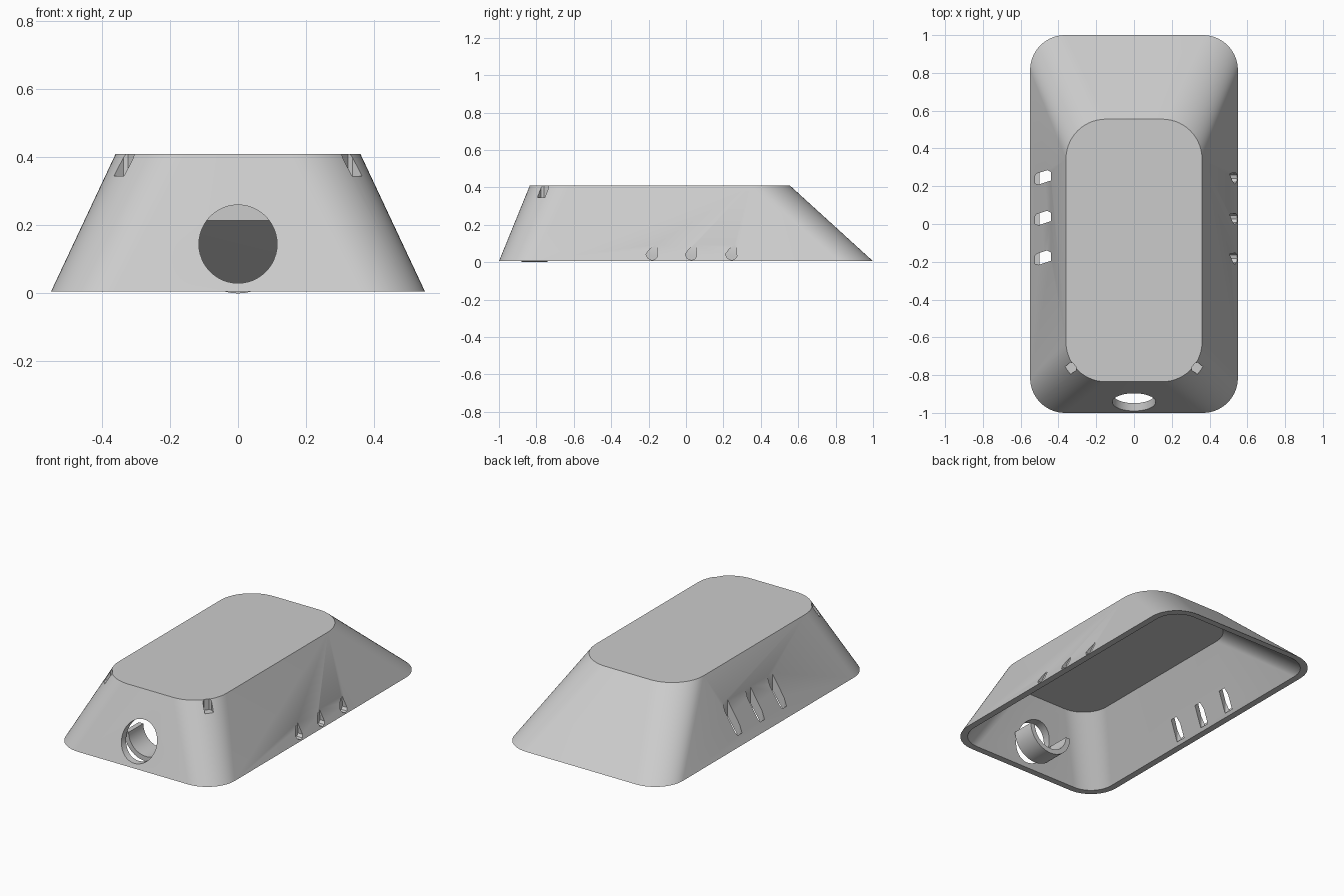
import bpy, bmesh, math
from mathutils import Vector

cube = bpy.data.objects.get("Cube")
if cube:
    bpy.data.objects.remove(cube, do_unlink=True)

grey = bpy.data.materials.new("plain grey")
grey.use_nodes = True
GREY = (0.6, 0.6, 0.6, 1)
grey.diffuse_color = GREY
grey.node_tree.nodes["Principled BSDF"].inputs["Base Color"].default_value = GREY


def loft(bm, rings):
    """Skin a chain of equal-length rings and cap both ends."""
    loops = [[bm.verts.new(p) for p in ring] for ring in rings]
    faces = []
    for a, b in zip(loops, loops[1:]):
        n = len(a)
        for i in range(n):
            j = (i + 1) % n
            faces.append(bm.faces.new((a[i], a[j], b[j], b[i])))
    faces.append(bm.faces.new(loops[0][::-1]))
    faces.append(bm.faces.new(loops[-1]))
    bmesh.ops.recalc_face_normals(bm, faces=faces)


def make(name, bm):
    mesh = bpy.data.meshes.new(name)
    bm.to_mesh(mesh)
    bm.free()
    mesh.materials.append(grey)
    obj = bpy.data.objects.new(name, mesh)
    bpy.context.collection.objects.link(obj)
    return obj


def activate(obj):
    bpy.ops.object.select_all(action='DESELECT')
    obj.select_set(True)
    bpy.context.view_layer.objects.active = obj


def rounded_rect(hx, y0, y1, r, z, seg=14):
    corners = [(hx - r, y1 - r), (r - hx, y1 - r), (r - hx, y0 + r), (hx - r, y0 + r)]
    pts = []
    for k, (cx, cy) in enumerate(corners):
        for i in range(seg + 1):
            a = math.pi / 2 * (k + i / seg)
            pts.append(Vector((cx + r * math.cos(a), cy + r * math.sin(a), z)))
    return pts


# Hollow tapered housing, open underneath
bm = bmesh.new()
loft(bm, [rounded_rect(0.32, -0.795, 0.515, 0.17, 0.37),
          rounded_rect(0.51, -0.96, 0.96, 0.15, 0.005),
          rounded_rect(0.55, -1.0, 1.0, 0.185, 0.005),
          rounded_rect(0.36, -0.835, 0.555, 0.21, 0.41)])
housing = make("housing", bm)

HOLE_Z, HOLE_R = 0.145, 0.115
cut = bmesh.new()

# Round cable hole, bored far enough to nick the rear inner wall
circle = [(HOLE_R * math.cos(i * math.tau / 48), HOLE_Z + HOLE_R * math.sin(i * math.tau / 48))
          for i in range(48)]
loft(cut, [[(x, y, z) for x, z in circle] for y in (-1.1, 0.704)])

# Three open slots on one side, three teardrop pockets on the other
slot = [(-0.525, -0.03), (-0.505, -0.036), (-0.44, -0.015), (-0.44, 0.03),
        (-0.46, 0.04), (-0.515, 0.022), (-0.525, 0.01)]
teardrop = [(0.025, 0.1), (0.03, 0.03), (0.018, 0.015), (0.0, 0.011),
            (-0.02, 0.02), (-0.031, 0.042), (-0.012, 0.068)]
for yc in (-0.18, 0.03, 0.245):
    loft(cut, [[(x, yc + y, z) for x, y in slot] for z in (0.025, 0.4)])
    loft(cut, [[(x, yc - 0.003 + y, z) for y, z in teardrop] for x in (0.508, 0.7)])

# Small notches in the two front corners of the top edge
for side in (-1, 1):
    out = Vector((0.8, -0.6))
    across = Vector((0.6, 0.8))
    base = Vector((0.15, -0.625))
    foot = [base + out * d + across * w
            for d, w in ((0.205, -0.015), (0.205, 0.015), (0.215, 0.025),
                         (0.35, 0.025), (0.35, -0.025), (0.215, -0.025))]
    loft(cut, [[(side * p.x, p.y, z) for p in foot] for z in (0.345, 0.5)])

cutter = make("housing_cutter", cut)
cutter.hide_render = True
activate(housing)
mod = housing.modifiers.new("openings", 'BOOLEAN')
mod.operation = 'DIFFERENCE'
mod.solver = 'EXACT'
mod.object = cutter
bpy.ops.object.modifier_apply(modifier=mod.name)
bpy.data.objects.remove(cutter, do_unlink=True)

# Half-pipe cable cradle behind the hole
bm = bmesh.new()
arc = [math.pi + math.pi * i / 24 for i in range(25)]
section = [(0.145 * math.cos(a), HOLE_Z + 0.145 * math.sin(a)) for a in arc]
section += [(HOLE_R * math.cos(a), HOLE_Z + HOLE_R * math.sin(a)) for a in reversed(arc)]
loft(bm, [[(x, y, z) for x, z in section] for y in (-0.88, -0.74)])
cradle = make("cable_cradle", bm)

for obj in (housing, cradle):
    activate(obj)
    bpy.ops.object.shade_smooth_by_angle(angle=math.radians(30))
